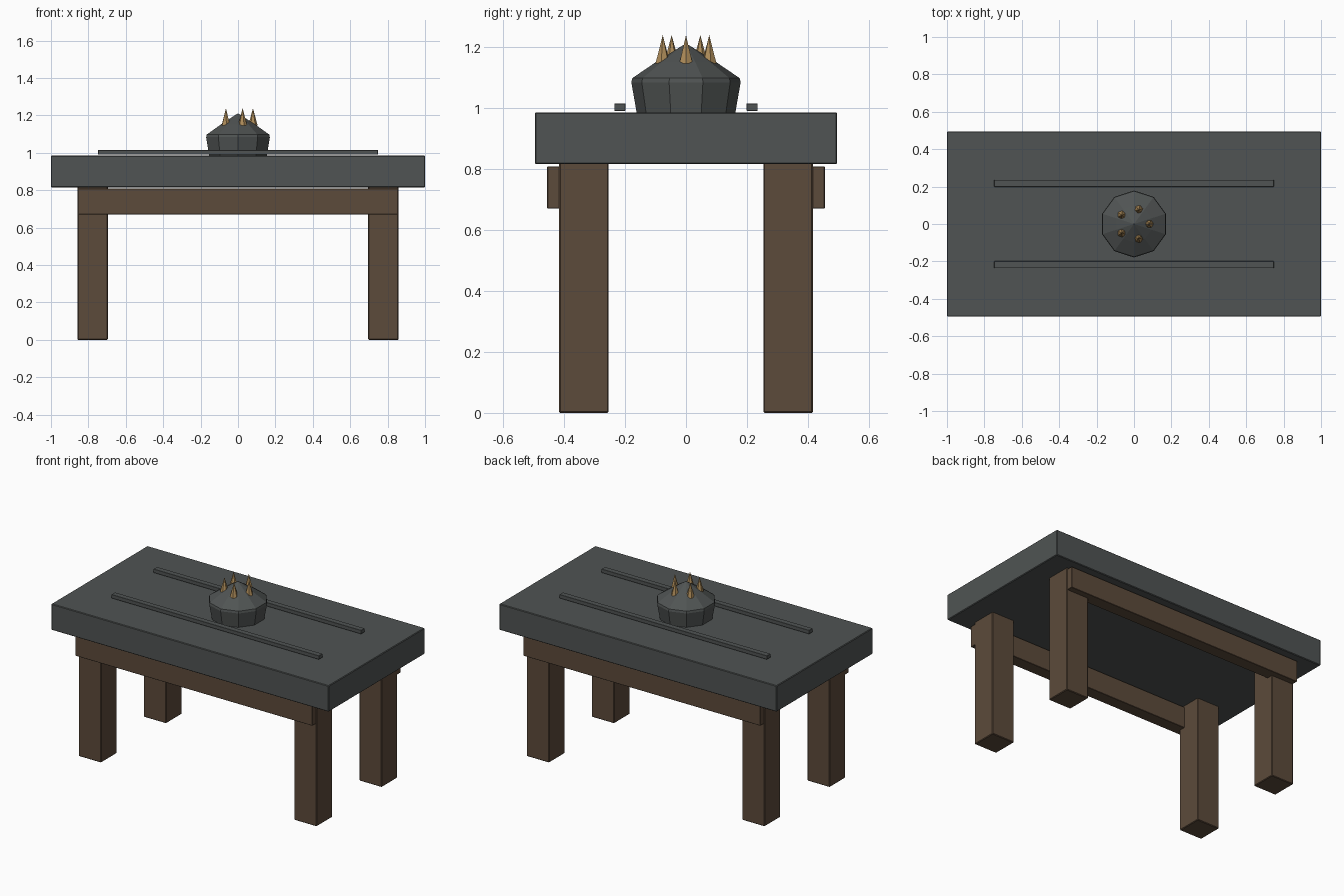
import bpy, bmesh, math

if "Cube" in bpy.data.objects:
    bpy.data.objects.remove(bpy.data.objects["Cube"])


def material(name, rgb):
    m = bpy.data.materials.new(name)
    m.diffuse_color = (*rgb, 1)
    m.use_nodes = True
    m.node_tree.nodes["Principled BSDF"].inputs["Base Color"].default_value = m.diffuse_color
    return m


STONE = material("dark_stone", (0.080, 0.088, 0.087))
WOOD = material("brown_wood", (0.107, 0.069, 0.043))
HORN = material("tan_horn", (0.42, 0.26, 0.10))


def finish(bm, name, mat):
    bmesh.ops.recalc_face_normals(bm, faces=bm.faces)
    me = bpy.data.meshes.new(name)
    bm.to_mesh(me)
    bm.free()
    me.materials.append(mat)
    ob = bpy.data.objects.new(name, me)
    bpy.context.collection.objects.link(ob)
    return ob


def box(name, lo, hi, mat, bevel=0.004):
    bm = bmesh.new()
    bmesh.ops.create_cube(bm, size=1)
    for v in bm.verts:
        v.co = [(l + h) / 2 + c * (h - l) for c, l, h in zip(v.co, lo, hi)]
    ob = finish(bm, name, mat)
    if bevel:
        mod = ob.modifiers.new("soft_edge", 'BEVEL')
        mod.width = bevel
        mod.segments = 1
    return ob


def turned(name, profile, sides, mat, centre=(0, 0), start=0.0):
    """Faceted solid from (radius, z) rings; zero radius makes a point."""
    bm = bmesh.new()
    rings = []
    for r, z in profile:
        n = sides if r else 1
        rings.append([bm.verts.new((centre[0] + r * math.cos(start + math.tau * i / sides),
                                    centre[1] + r * math.sin(start + math.tau * i / sides), z))
                      for i in range(n)])
    for a, b in zip(rings, rings[1:]):
        for i in range(sides):
            j = (i + 1) % sides
            bm.faces.new([a[i], a[j], b[0]] if len(b) == 1 else [a[i], a[j], b[j], b[i]])
    bm.faces.new(rings[0][::-1])
    return finish(bm, name, mat)


# Slab top
box("table_top", (-1, -0.495, 0.815), (1, 0.495, 0.985), STONE)

# Legs, side aprons and thin raised bars
for sy, side in ((-1, "front"), (1, "back")):
    for sx, end in ((-1, "left"), (1, "right")):
        x, y = sx * 0.777, sy * 0.335
        box(f"{side}_{end}_leg", (x - 0.081, y - 0.081, 0), (x + 0.081, y + 0.081, 0.82), WOOD)
    y = sy * 0.415
    box(f"{side}_apron", (-0.854, y - 0.04, 0.67), (0.854, y + 0.04, 0.808), WOOD, 0.002)
    y = sy * 0.217
    box(f"{side}_bar", (-0.748, y - 0.018, 0.99), (0.748, y + 0.018, 1.014), STONE, 0.001)

# Faceted pot with a conical lid
turned("pot", [(0.161, 0.98), (0.179, 1.083), (0.176, 1.097), (0.098, 1.15), (0, 1.211)],
       10, STONE, start=math.pi / 2)

# Ring of spikes
for i in range(5):
    a = math.tau * i / 5
    turned(f"spike_{i + 1}", [(0.025, 1.145), (0, 1.238)], 6, HORN,
           (0.08 * math.cos(a), 0.08 * math.sin(a)), a)
